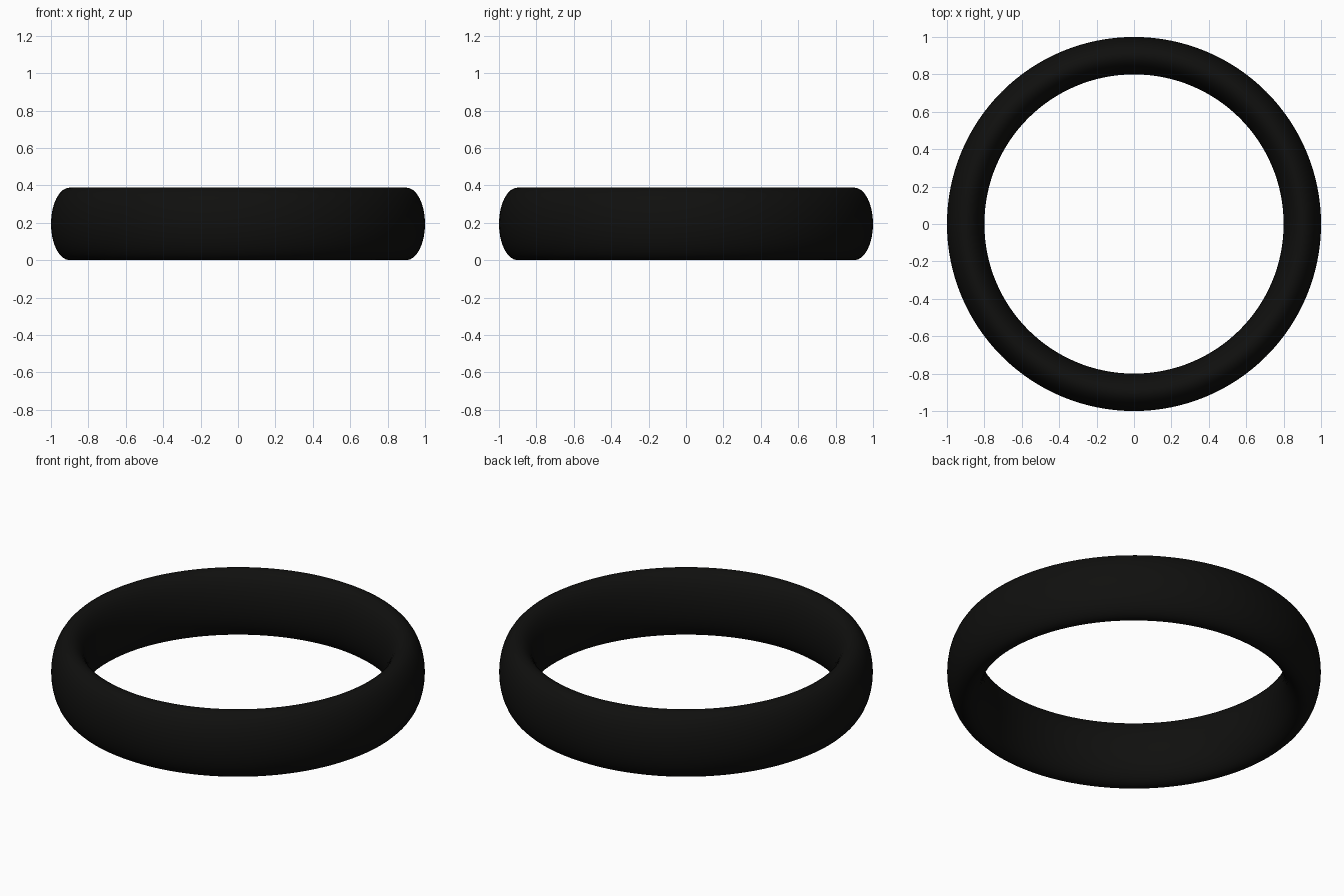
import bpy

if "Cube" in bpy.data.objects:
    bpy.data.objects.remove(bpy.data.objects["Cube"])

HALF_HEIGHT = 0.194

# Ring band: torus with a tall elliptical cross-section
bpy.ops.mesh.primitive_torus_add(
    major_radius=0.9, minor_radius=0.1,
    major_segments=128, minor_segments=32,
    location=(0, 0, HALF_HEIGHT))
ring = bpy.context.object
ring.name = "ring_band"
ring.scale.z = HALF_HEIGHT / 0.1
bpy.ops.object.transform_apply(location=False, rotation=False, scale=True)
bpy.ops.object.shade_smooth()

# Black material
black = bpy.data.materials.new("black")
black.diffuse_color = (0.005, 0.005, 0.0045, 1)
black.use_nodes = True
black.node_tree.nodes["Principled BSDF"].inputs["Base Color"].default_value = black.diffuse_color
ring.data.materials.append(black)
